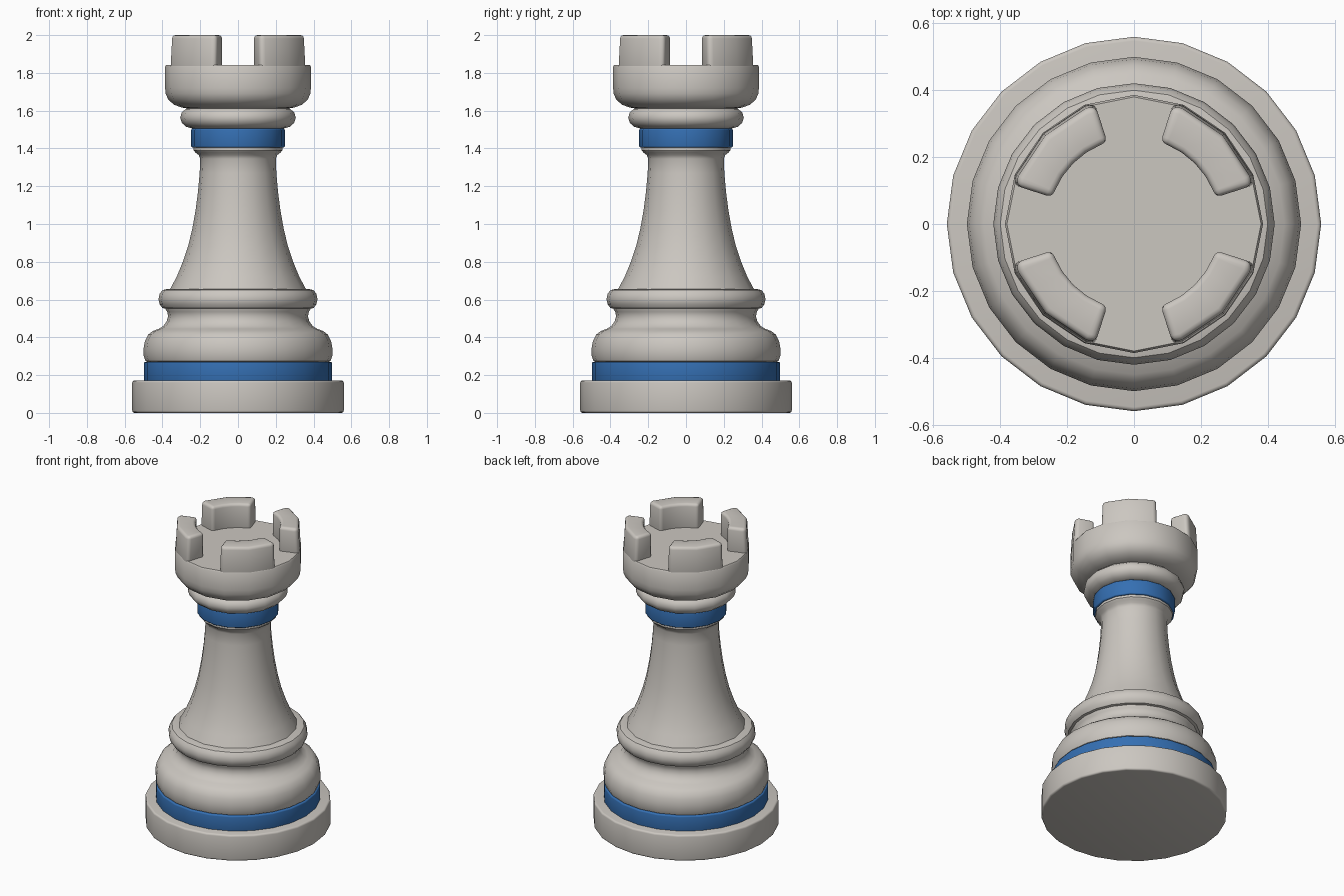
import bpy, bmesh, math

if "Cube" in bpy.data.objects:
    bpy.data.objects.remove(bpy.data.objects["Cube"])


def material(name, rgb):
    m = bpy.data.materials.new(name)
    m.diffuse_color = (*rgb, 1)
    m.use_nodes = True
    m.node_tree.nodes["Principled BSDF"].inputs["Base Color"].default_value = m.diffuse_color
    return m


STONE = material("warm_grey", (0.60, 0.57, 0.53))
BLUE = material("blue", (0.035, 0.16, 0.45))


def finish(name, bm, mat, bevel=0.0, angle=35):
    bmesh.ops.recalc_face_normals(bm, faces=bm.faces)
    me = bpy.data.meshes.new(name)
    bm.to_mesh(me)
    bm.free()
    me.materials.append(mat)
    ob = bpy.data.objects.new(name, me)
    bpy.context.collection.objects.link(ob)
    bpy.ops.object.select_all(action='DESELECT')
    ob.select_set(True)
    bpy.context.view_layer.objects.active = ob
    if bevel:
        mod = ob.modifiers.new("soft_edges", 'BEVEL')
        mod.width = bevel
        mod.segments = 3
        mod.limit_method = 'ANGLE'
        mod.angle_limit = math.radians(40)
        bpy.ops.object.modifier_apply(modifier=mod.name)
    bpy.ops.object.shade_smooth_by_angle(angle=math.radians(angle))
    return ob


def lathe(name, profile, sides, mat, bevel=0.0):
    """Closed turned solid from (radius, height) points."""
    bm = bmesh.new()
    rings = []
    for r, z in profile:
        rings.append([bm.verts.new((r * math.cos(2 * math.pi * i / sides),
                                    r * math.sin(2 * math.pi * i / sides), z))
                      for i in range(sides)])
    for a, b in zip(rings, rings[1:]):
        for i in range(sides):
            j = (i + 1) % sides
            bm.faces.new((a[i], a[j], b[j], b[i]))
    bm.faces.new(rings[0][::-1])
    bm.faces.new(rings[-1])
    return finish(name, bm, mat, bevel)


# Foot and lower band
lathe("base_disc", [(0.56, 0), (0.56, 0.172)], 24, STONE, 0.012)
lathe("lower_band", [(0.498, 0.165), (0.498, 0.27)], 24, BLUE, 0.008)

# Rounded plinth with concave neck
lathe("plinth", [(0.47, 0.265), (0.49, 0.275), (0.499, 0.30), (0.50, 0.34),
                 (0.493, 0.38), (0.475, 0.415), (0.45, 0.434), (0.42, 0.445),
                 (0.395, 0.46), (0.378, 0.485), (0.37, 0.51), (0.375, 0.535),
                 (0.39, 0.56), (0.39, 0.60)], 24, STONE)
lathe("lower_ring", [(0.37, 0.548), (0.40, 0.555), (0.415, 0.575), (0.421, 0.602),
                     (0.415, 0.63), (0.40, 0.65), (0.37, 0.657)], 24, STONE)

# Tapered column with flared top
lathe("column", [(0.375, 0.62), (0.36, 0.655), (0.325, 0.72), (0.292, 0.80),
                 (0.265, 0.88), (0.243, 0.97), (0.225, 1.07), (0.212, 1.17),
                 (0.203, 1.27), (0.20, 1.345), (0.208, 1.365), (0.225, 1.378),
                 (0.235, 1.39), (0.235, 1.42)], 16, STONE)

# Upper band and collar
lathe("upper_band", [(0.248, 1.405), (0.248, 1.505)], 16, BLUE, 0.008)
lathe("collar", [(0.24, 1.505), (0.275, 1.515), (0.297, 1.535), (0.306, 1.562),
                 (0.298, 1.59), (0.278, 1.608), (0.25, 1.62)], 16, STONE)

# Head
lathe("head", [(0.26, 1.61), (0.30, 1.617), (0.34, 1.632), (0.37, 1.66),
               (0.383, 1.69), (0.386, 1.72), (0.386, 1.832), (0.380, 1.842)], 16, STONE)

# Four merlons, one per quadrant
for k in range(4):
    bm = bmesh.new()
    angles = [18, 22.5, 33.75, 45, 56.25, 67.5, 72]

    def arc(r, z, faceted):
        pts = []
        for a in angles:
            # follow the flat sides of the sixteen-sided head on the outside
            off = math.radians((a % 22.5) - 11.25)
            rr = r * math.cos(math.radians(11.25)) / math.cos(off) if faceted else r
            t = math.radians(a + 90 * k)
            pts.append(bm.verts.new((rr * math.cos(t), rr * math.sin(t), z)))
        return pts

    lo_out, hi_out = arc(0.384, 1.82, True), arc(0.374, 2.0, True)
    lo_in, hi_in = arc(0.257, 1.82, False), arc(0.257, 2.0, False)
    for i in range(len(angles) - 1):
        for p, q in ((lo_out, hi_out), (hi_out, hi_in), (hi_in, lo_in), (lo_in, lo_out)):
            bm.faces.new((p[i], p[i + 1], q[i + 1], q[i]))
    for e in (0, -1):
        bm.faces.new((lo_out[e], hi_out[e], hi_in[e], lo_in[e]))
    finish(f"merlon_{k + 1}", bm, STONE, 0.018)
